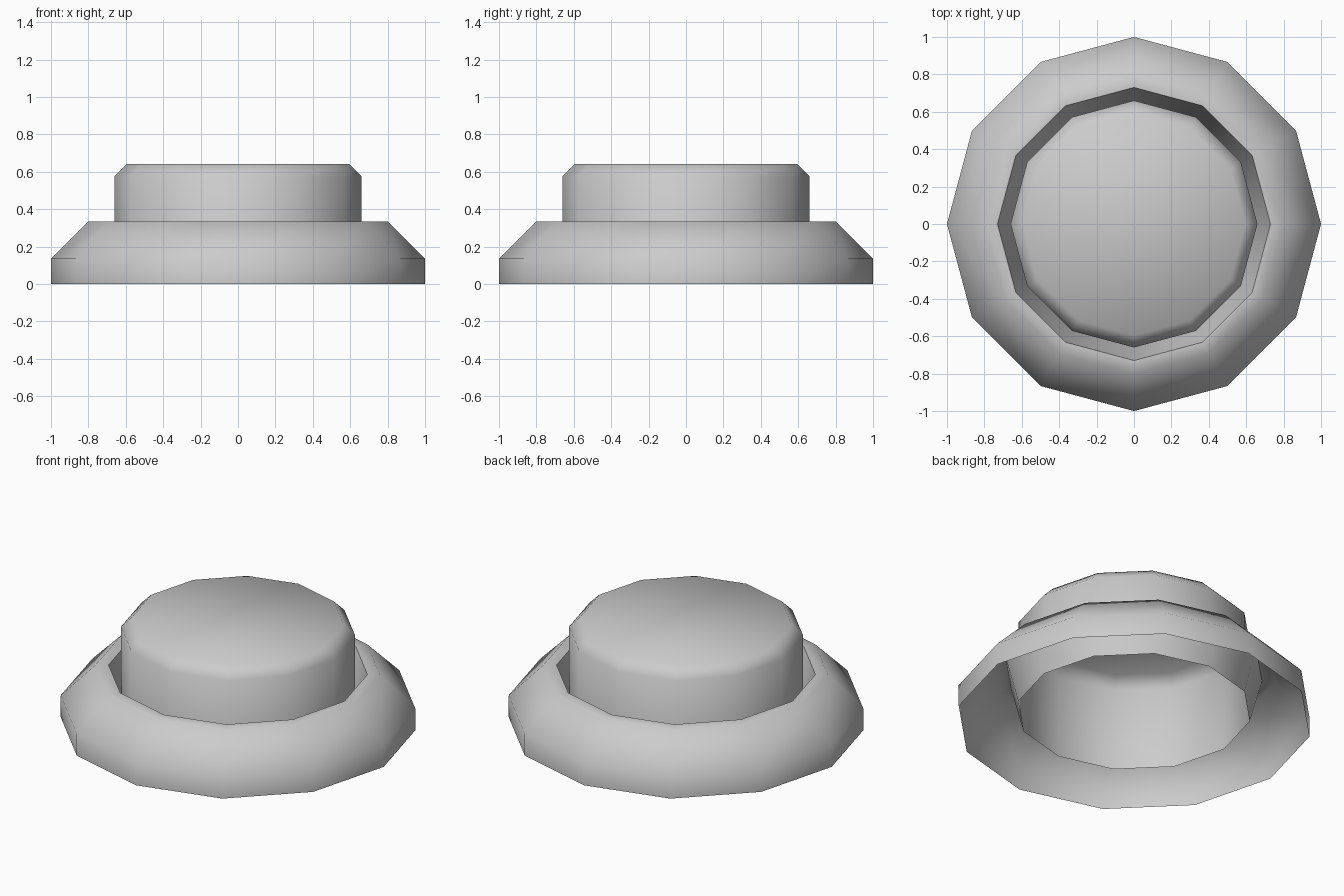
import bpy, bmesh
from math import cos, sin, tau, radians

if "Cube" in bpy.data.objects:
    bpy.data.objects.remove(bpy.data.objects["Cube"])

SIDES = 12


def lathe(name, profile, cap=False):
    """Revolve an (r, z) profile into a low-poly surface, optionally closing the last ring."""
    bm = bmesh.new()
    rings = [[bm.verts.new((r * cos(tau * i / SIDES), r * sin(tau * i / SIDES), z))
              for i in range(SIDES)] for r, z in profile]
    for a, b in zip(rings, rings[1:]):
        for i in range(SIDES):
            j = (i + 1) % SIDES
            bm.faces.new((a[i], a[j], b[j], b[i]))
    if cap:
        bm.faces.new(rings[-1])
    mesh = bpy.data.meshes.new(name)
    bm.to_mesh(mesh)
    bm.free()
    obj = bpy.data.objects.new(name, mesh)
    bpy.context.collection.objects.link(obj)
    bpy.ops.object.select_all(action='DESELECT')
    obj.select_set(True)
    bpy.context.view_layer.objects.active = obj
    bpy.ops.object.shade_smooth_by_angle(angle=radians(60))
    return obj


# Bevelled collar, open underneath, with a tapered well around the button
lathe("base_collar", [(1, 0), (1, 0.135), (0.8, 0.335), (0.73, 0.335), (0.66, 0.065)])

# Hollow push button rising from the bottom of the well
lathe("push_button", [(0.66, 0.065), (0.66, 0.575), (0.595, 0.64)], cap=True)
